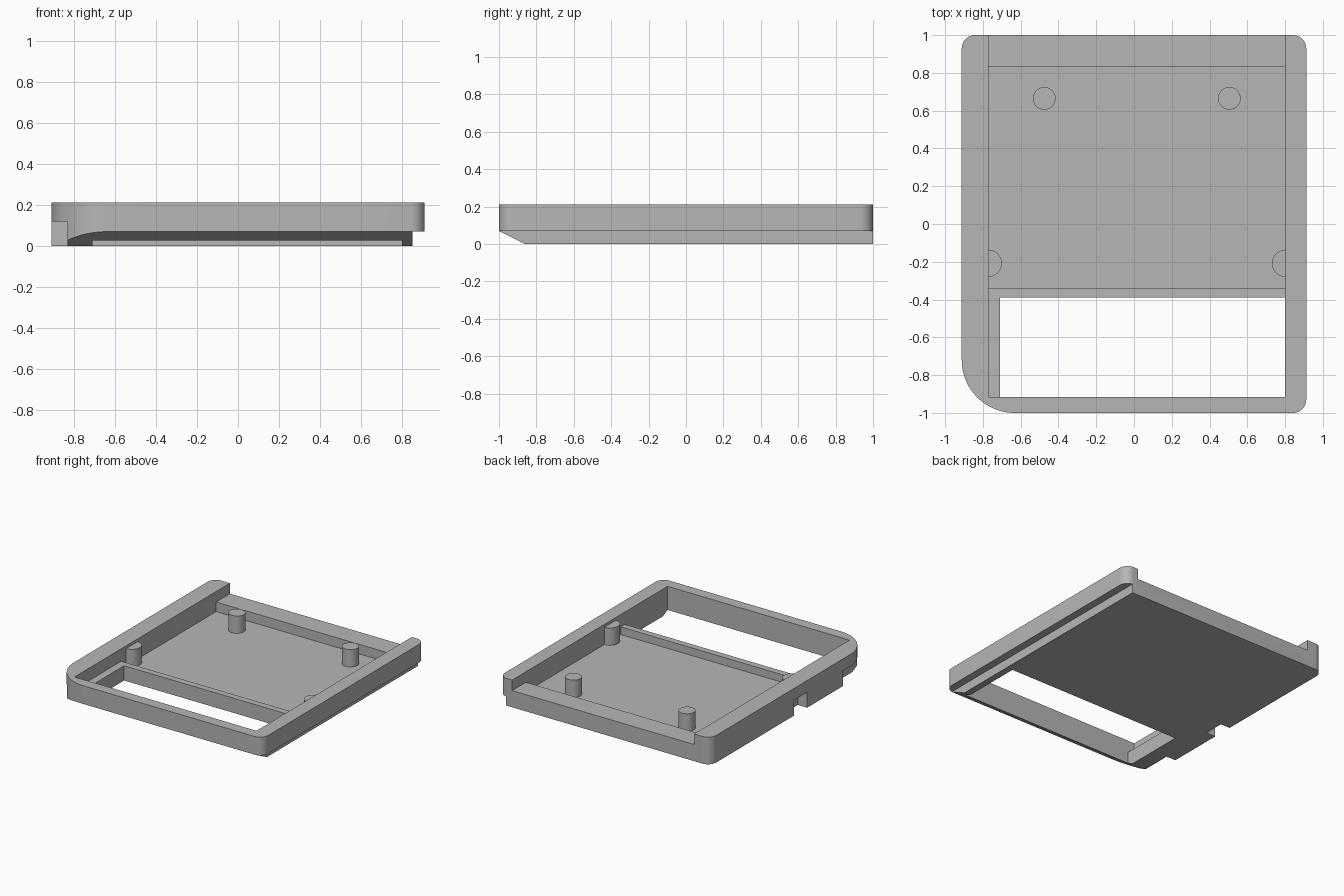
import bpy, bmesh, math

if "Cube" in bpy.data.objects:
    bpy.data.objects.remove(bpy.data.objects["Cube"])

grey = bpy.data.materials.new("light_grey")
grey.diffuse_color = (0.47, 0.47, 0.47, 1)
grey.use_nodes = True
grey.node_tree.nodes["Principled BSDF"].inputs["Base Color"].default_value = grey.diffuse_color


def prism(name, pts, lo, hi, axis="z"):
    """Extrude a 2D profile along z, or along x when the points are (y, z)."""
    bm = bmesh.new()
    place = (lambda p, h: (p[0], p[1], h)) if axis == "z" else (lambda p, h: (h, p[0], p[1]))
    a = [bm.verts.new(place(p, lo)) for p in pts]
    b = [bm.verts.new(place(p, hi)) for p in pts]
    bm.faces.new(a[::-1])
    bm.faces.new(b)
    n = len(pts)
    for i in range(n):
        bm.faces.new((a[i], a[(i + 1) % n], b[(i + 1) % n], b[i]))
    bmesh.ops.recalc_face_normals(bm, faces=bm.faces)
    me = bpy.data.meshes.new(name)
    bm.to_mesh(me)
    bm.free()
    me.materials.append(grey)
    ob = bpy.data.objects.new(name, me)
    bpy.context.collection.objects.link(ob)
    return ob


def box(name, x0, x1, y0, y1, z0, z1):
    return prism(name, [(x0, y0), (x1, y0), (x1, y1), (x0, y1)], z0, z1)


def arc(cx, cy, r, start, end, n):
    return [(cx + r * math.cos(math.radians(start + (end - start) * i / n)),
             cy + r * math.sin(math.radians(start + (end - start) * i / n)))
            for i in range(n + 1)]


def cut(target, cutter):
    mod = target.modifiers.new("cut", "BOOLEAN")
    mod.operation = "DIFFERENCE"
    mod.solver = "EXACT"
    mod.object = cutter
    bpy.context.view_layer.objects.active = target
    bpy.ops.object.modifier_apply(modifier=mod.name)
    bpy.data.objects.remove(cutter, do_unlink=True)


def smooth(ob):
    bpy.ops.object.select_all(action="DESELECT")
    ob.select_set(True)
    bpy.context.view_layer.objects.active = ob
    bpy.ops.object.shade_smooth_by_angle(angle=math.radians(30))


W, TOP, FLOOR, BAR, LIP = 0.912, 0.212, 0.055, 0.115, 0.13
LEFT, RIGHT = -0.77, 0.80          # inner faces of the side walls
R, BIG = 0.07, 0.28                # small corners, large front left corner

# Tray body with one large rounded corner
outline = (arc(-W + BIG, -1 + BIG, BIG, 180, 270, 24)
           + arc(W - R, -1 + R, R, 270, 360, 10)
           + arc(W - R, 1 - R, R, 0, 90, 10)
           + arc(-W + R, 1 - R, R, 90, 180, 10))
tray = prism("tray", outline, 0, TOP)

# Inside: main recess, lowered back lip, frame around the window, window
cut(tray, box("recess_cutter", LEFT, RIGHT, -0.34, 0.83, FLOOR, 0.4))
cut(tray, box("lip_cutter", LEFT, RIGHT, 0.80, 1.2, LIP, 0.4))
cut(tray, box("frame_cutter", LEFT, RIGHT, -0.915, -0.30, BAR, 0.4))
cut(tray, box("window_cutter", -0.71, RIGHT, -0.915, -0.39, -0.2, 0.4))

# Outside: sloped front underside, groove on the right, two notches on the left
slope = [(-1.14, 0.14), (-1.14, -0.07), (-0.72, -0.07)]
cut(tray, prism("slope_cutter", slope, -1.2, 1.2, "x"))
cut(tray, box("groove_cutter", 0.852, 1.2, -1.2, 1.2, -0.2, 0.07))
cut(tray, box("front_notch_cutter", -1.2, -0.832, -1.2, -0.63, -0.2, 0.12))
cut(tray, box("side_notch_cutter", -1.2, -0.832, -0.19, -0.03, -0.2, 0.12))
smooth(tray)

# Round posts on the floor and half posts against the side walls
for side, x in (("left", -0.475), ("right", 0.505)):
    smooth(prism(side + "_post", arc(x, 0.665, 0.06, 0, 350, 35), FLOOR - 0.01, 0.19))
for side, x, a in (("left", LEFT - 0.002, -90), ("right", RIGHT + 0.002, 90)):
    smooth(prism(side + "_half_post", arc(x, -0.208, 0.072, a, a + 180, 20), FLOOR - 0.01, 0.19))
